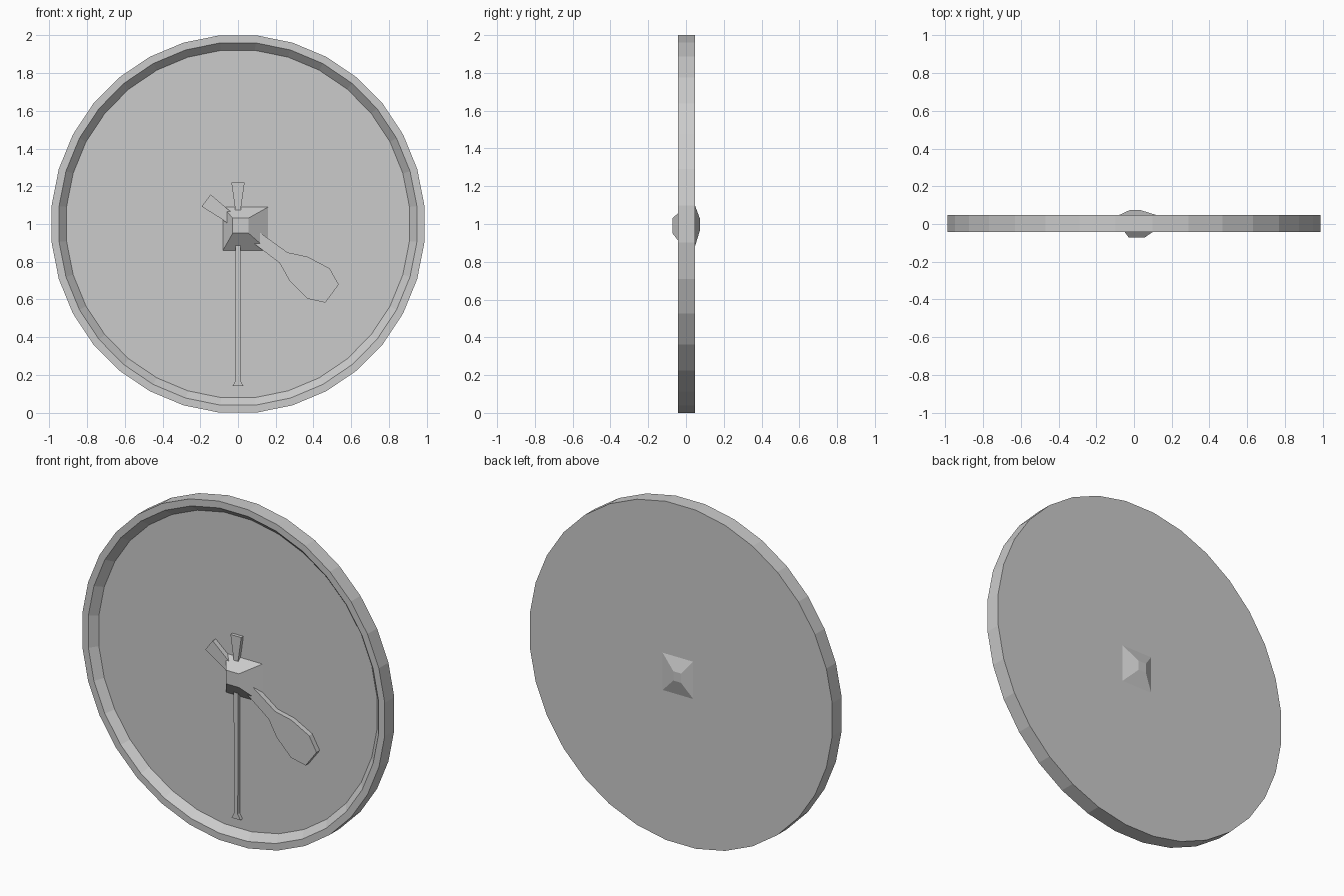
import bpy, bmesh, math

if "Cube" in bpy.data.objects:
    bpy.data.objects.remove(bpy.data.objects["Cube"])

SIDES = 32
FACE_Y = 0.0      # recessed dial plane
BACK_Y = 0.047
FRONT_Y = -0.042


def make_object(name, bm):
    bmesh.ops.remove_doubles(bm, verts=bm.verts, dist=1e-5)
    bmesh.ops.recalc_face_normals(bm, faces=bm.faces)
    mesh = bpy.data.meshes.new(name)
    bm.to_mesh(mesh)
    bm.free()
    obj = bpy.data.objects.new(name, mesh)
    bpy.context.collection.objects.link(obj)
    return obj


def lathe(name, profile):
    """Turn a (radius, y) profile about the dial axis at z = 1."""
    bm = bmesh.new()
    fit = 1 / math.cos(math.pi / SIDES)
    rings = []
    for i in range(SIDES):
        a = 2 * math.pi * (i + 0.5) / SIDES
        rings.append([bm.verts.new((0.988 * r * fit * math.cos(a), y,
                                    1 + r * fit * math.sin(a)))
                      for r, y in profile])
    for i in range(SIDES):
        a, b = rings[i], rings[(i + 1) % SIDES]
        for j in range(len(profile) - 1):
            bm.faces.new((a[j], b[j], b[j + 1], a[j + 1]))
    bm.faces.new([r[0] for r in rings])
    bm.faces.new([r[-1] for r in rings])
    return make_object(name, bm)


def hand(name, half, angle, front):
    """Extrude a mirrored (distance, half width) outline as a clock hand."""
    outline = half + [(d, -w) for d, w in reversed(half)]
    c, s = math.cos(angle), math.sin(angle)
    bm = bmesh.new()
    a, b = ([bm.verts.new((d * c - w * s, y, 1 + d * s + w * c))
             for d, w in outline] for y in (front, FACE_Y))
    bm.faces.new(a)
    bm.faces.new(b)
    n = len(outline)
    for i in range(n):
        j = (i + 1) % n
        bm.faces.new((a[i], a[j], b[j], b[i]))
    return make_object(name, bm)


def boss(name, x0, x1, z0, z1, base_y, tip_y, tip):
    """Low pyramid with a small blunt tip."""
    bm = bmesh.new()
    corners = ((x0, z0), (x1, z0), (x1, z1), (x0, z1))
    base = [bm.verts.new((x, base_y, z)) for x, z in corners]
    top = [bm.verts.new((x * tip, tip_y, 1 + (z - 1) * tip)) for x, z in corners]
    bm.faces.new(base)
    bm.faces.new(top)
    for i in range(4):
        j = (i + 1) % 4
        bm.faces.new((base[i], base[j], top[j], top[i]))
    return make_object(name, bm)


# Round case with back, outer wall, bevelled rim and recessed dial
lathe("clock_case", [(0.5, BACK_Y), (1.0, BACK_Y), (1.0, FRONT_Y),
                     (0.96, FRONT_Y), (0.92, FACE_Y), (0.5, FACE_Y)])

# Long hand pointing down, with short tail
hand("minute_hand", [(-0.22, 0.035), (-0.08, 0.015), (0.83, 0.012), (0.86, 0.03)],
     -math.pi / 2, -0.02)

# Short hand with broad tip, pointing lower right
hand("hour_hand", [(-0.21, 0.04), (-0.08, 0.03), (0.30, 0.035), (0.40, 0.08),
                   (0.53, 0.10), (0.62, 0.06)],
     math.atan2(-0.37, 0.50), -0.03)

# Centre bosses, front and back
boss("front_hub", -0.08, 0.16, 0.86, 1.09, FACE_Y, -0.072, 0.35)
boss("back_hub", -0.08, 0.12, 0.88, 1.10, BACK_Y, 0.075, 0.25)
